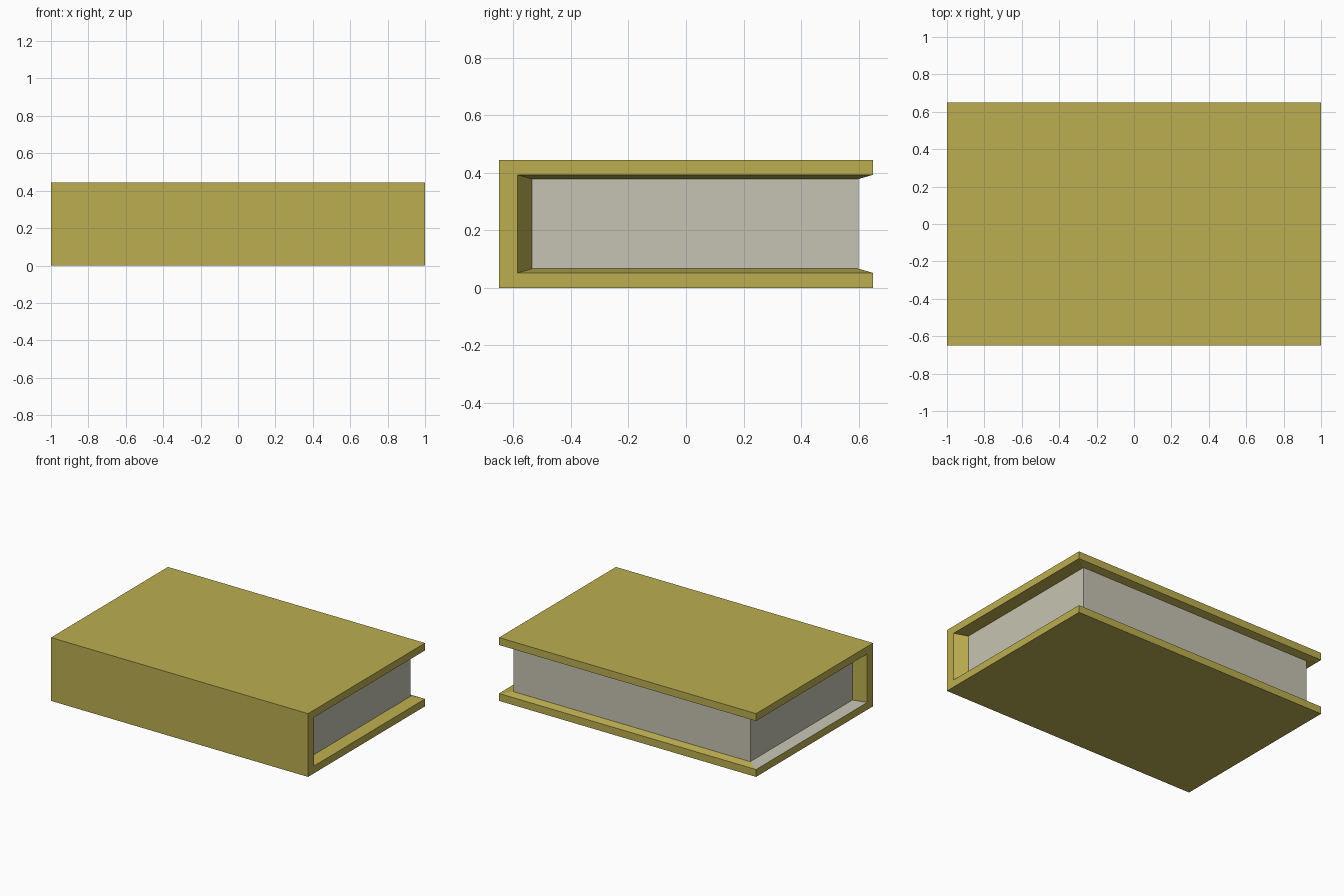
import bpy, bmesh

if "Cube" in bpy.data.objects:
    bpy.data.objects.remove(bpy.data.objects["Cube"])


def material(name, rgb):
    m = bpy.data.materials.new(name)
    m.diffuse_color = (*rgb, 1)
    m.use_nodes = True
    m.node_tree.nodes["Principled BSDF"].inputs["Base Color"].default_value = m.diffuse_color
    return m


OLIVE = material("olive cover", (0.503, 0.420, 0.080))
PAPER = material("pale paper", (0.565, 0.552, 0.445))
H = 0.445


def make_object(name, bm, mats):
    me = bpy.data.meshes.new(name)
    bm.to_mesh(me)
    bm.free()
    for m in mats:
        me.materials.append(m)
    ob = bpy.data.objects.new(name, me)
    bpy.context.collection.objects.link(ob)
    return ob


def box_corners(bm, x, y0, y1, z0):
    """Corners keyed by the signs of x, y and z; z is mirrored about H / 2."""
    return {(i, j, k): bm.verts.new((i * x, y1 if j > 0 else y0, H - z0 if k > 0 else z0))
            for i in (-1, 1) for j in (-1, 1) for k in (-1, 1)}


# Cover: outer shell, open rim and a lining that tapers in towards the pages
bm = bmesh.new()
out = box_corners(bm, 1, -0.65, 0.65, 0)
rim = box_corners(bm, 1, -0.585, 0.65, 0.052)
inner = box_corners(bm, 0.92, -0.535, 0.60, 0.0665)
S = (-1, 1)


def face(*v):
    return bm.faces.new(v)


for k in S:
    # board outside and its back lip
    face(out[-1, -1, k], out[1, -1, k], out[1, 1, k], out[-1, 1, k])
    face(out[-1, 1, k], out[1, 1, k], rim[1, 1, k], rim[-1, 1, k])
    # tapered lining along the back and both ends
    face(rim[-1, 1, k], rim[1, 1, k], inner[1, 1, k], inner[-1, 1, k])
    for i in S:
        f = face(rim[i, -1, k], rim[i, 1, k], inner[i, 1, k], inner[i, -1, k])
        if i < 0 and k < 0:
            f.material_index = 1  # paper-coloured strip at the left end
        face(out[i, -1, k], out[i, 1, k], rim[i, 1, k], rim[i, -1, k])
for i in S:
    # spine ends and spine lining
    face(out[i, -1, -1], out[i, -1, 1], rim[i, -1, 1], rim[i, -1, -1])
    face(rim[i, -1, -1], rim[i, -1, 1], inner[i, -1, 1], inner[i, -1, -1])
face(out[-1, -1, -1], out[1, -1, -1], out[1, -1, 1], out[-1, -1, 1])

# page edges close the shell while normals are made consistent
pages = [face(inner[-1, 1, -1], inner[1, 1, -1], inner[1, 1, 1], inner[-1, 1, 1])]
for i in S:
    pages.append(face(inner[i, -1, -1], inner[i, 1, -1], inner[i, 1, 1], inner[i, -1, 1]))
for f in pages:
    f.material_index = 1
bmesh.ops.recalc_face_normals(bm, faces=bm.faces[:])
make_object("book", bm, (OLIVE, PAPER))
